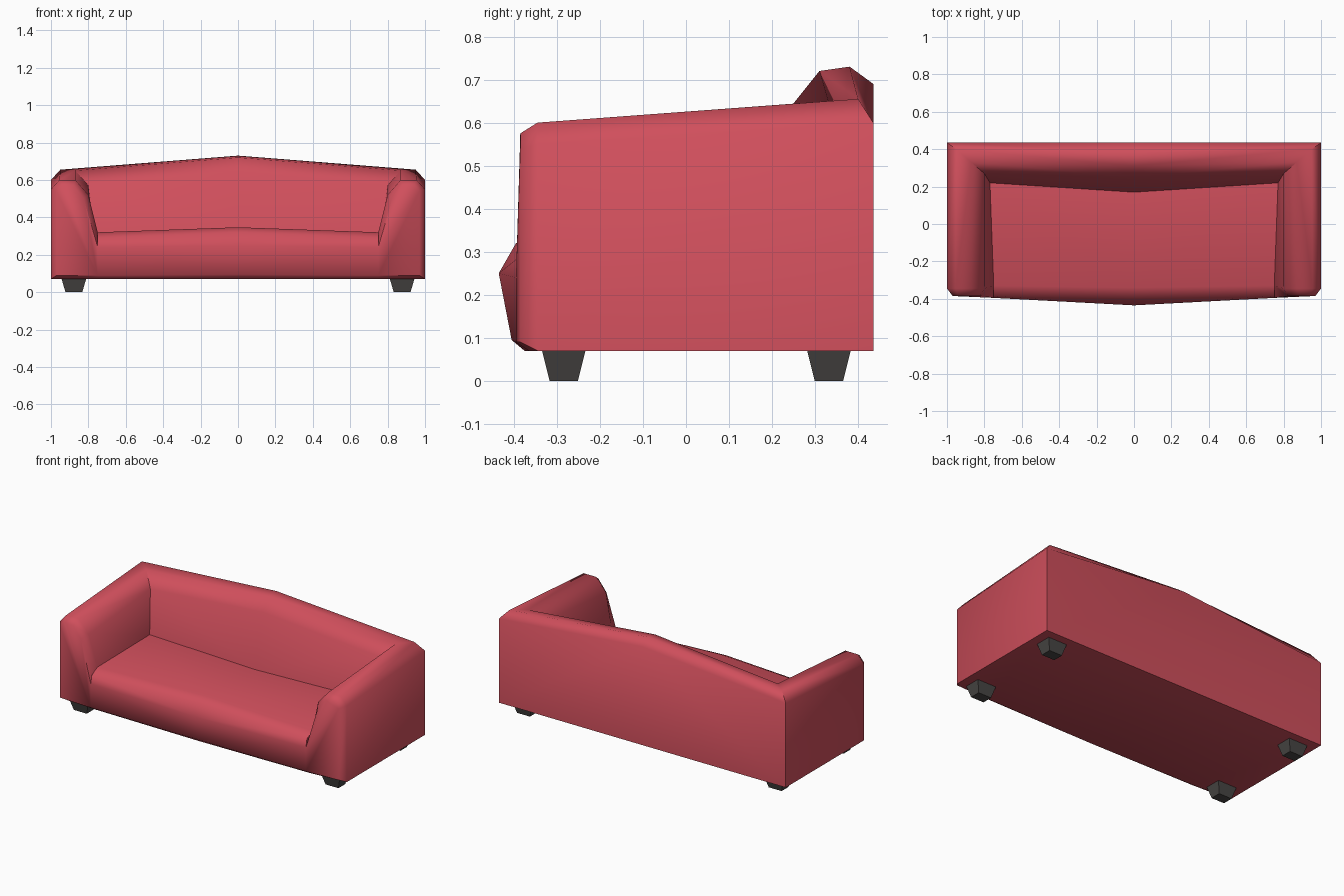
import bpy, bmesh, math

if "Cube" in bpy.data.objects:
    bpy.data.objects.remove(bpy.data.objects["Cube"])

def material(name, color):
    m = bpy.data.materials.new(name)
    m.diffuse_color = (*color, 1)
    m.use_nodes = True
    m.node_tree.nodes["Principled BSDF"].inputs["Base Color"].default_value = m.diffuse_color
    return m

red = material("red fabric", (0.63, 0.078, 0.107))
dark = material("dark feet", (0.065, 0.061, 0.058))

def finish(bm, name, mat):
    bmesh.ops.recalc_face_normals(bm, faces=bm.faces)
    me = bpy.data.meshes.new(name)
    bm.to_mesh(me)
    bm.free()
    me.materials.append(mat)
    ob = bpy.data.objects.new(name, me)
    bpy.context.collection.objects.link(ob)
    return ob

# Arm/back cross-sections of one half: outer bottom, shoulder, top, inner shoulder, seat line
arm_face = [(.97, -.385, .09), (.97, -.385, .54), (.94, -.385, .575),
            (.88, -.385, .57), (.825, -.385, .5), (.75, -.395, .24)]
arm_front = [(1, -.345, .07), (1, -.345, .55), (.955, -.345, .6),
             (.87, -.345, .6), (.80, -.345, .52), (.75, -.33, .32)]
corner = [(1, .435, .07), (1, .435, .60), (.95, .40, .655),
          (.87, .33, .65), (.80, .27, .57), (.77, .22, .31)]
back_mid = [(0, .435, .07), (0, .435, .69), (0, .38, .73),
            (0, .31, .72), (0, .25, .645), (0, .17, .315)]

# Seat profiles: at the arm and in the middle
seat_side = [(.77, .22, .31), (.75, -.33, .32), (.75, -.385, .29),
             (.75, -.395, .24), (.75, -.395, .09), (.75, -.365, .07)]
seat_mid = [(0, .17, .315), (0, -.34, .347), (0, -.395, .32),
            (0, -.435, .25), (0, -.405, .095), (0, -.375, .07)]

bm = bmesh.new()

def loft(face, rings):
    for a, b in zip(rings, rings[1:]):
        for i in range(len(a) - 1):
            face([a[i], a[i + 1], b[i + 1], b[i]])

for side in (1, -1):
    def face(pts):
        bm.faces.new([bm.verts.new((side * x, y, z)) for x, y, z in pts])
    loft(face, [arm_face, arm_front, corner, back_mid])
    loft(face, [seat_side, seat_mid])
    # arm front panel, small corner joint, lower chamfer and underside
    face(arm_face + [seat_side[4]])
    face(seat_side[1:4])
    face([arm_face[0], seat_side[4], seat_side[5], arm_front[0]])
    face([arm_front[0], seat_side[5], seat_mid[5], back_mid[0], corner[0]])
bmesh.ops.remove_doubles(bm, verts=bm.verts, dist=0.0005)
sofa = finish(bm, "sofa_body", red)
bpy.context.view_layer.objects.active = sofa
sofa.select_set(True)
bpy.ops.object.shade_smooth_by_angle(angle=math.radians(58))

# Tapered feet
for fx, sx in (("left", -1), ("right", 1)):
    for fy, y in (("front", -.284), ("back", .332)):
        bm = bmesh.new()
        bmesh.ops.create_cube(bm, size=1)
        for v in bm.verts:
            top = v.co.z > 0
            v.co = (sx * .8775 + v.co.x * (.132 if top else .09),
                    y + v.co.y * (.102 if top else .066),
                    .072 if top else 0)
        finish(bm, f"{fy}_{fx}_foot", dark)
